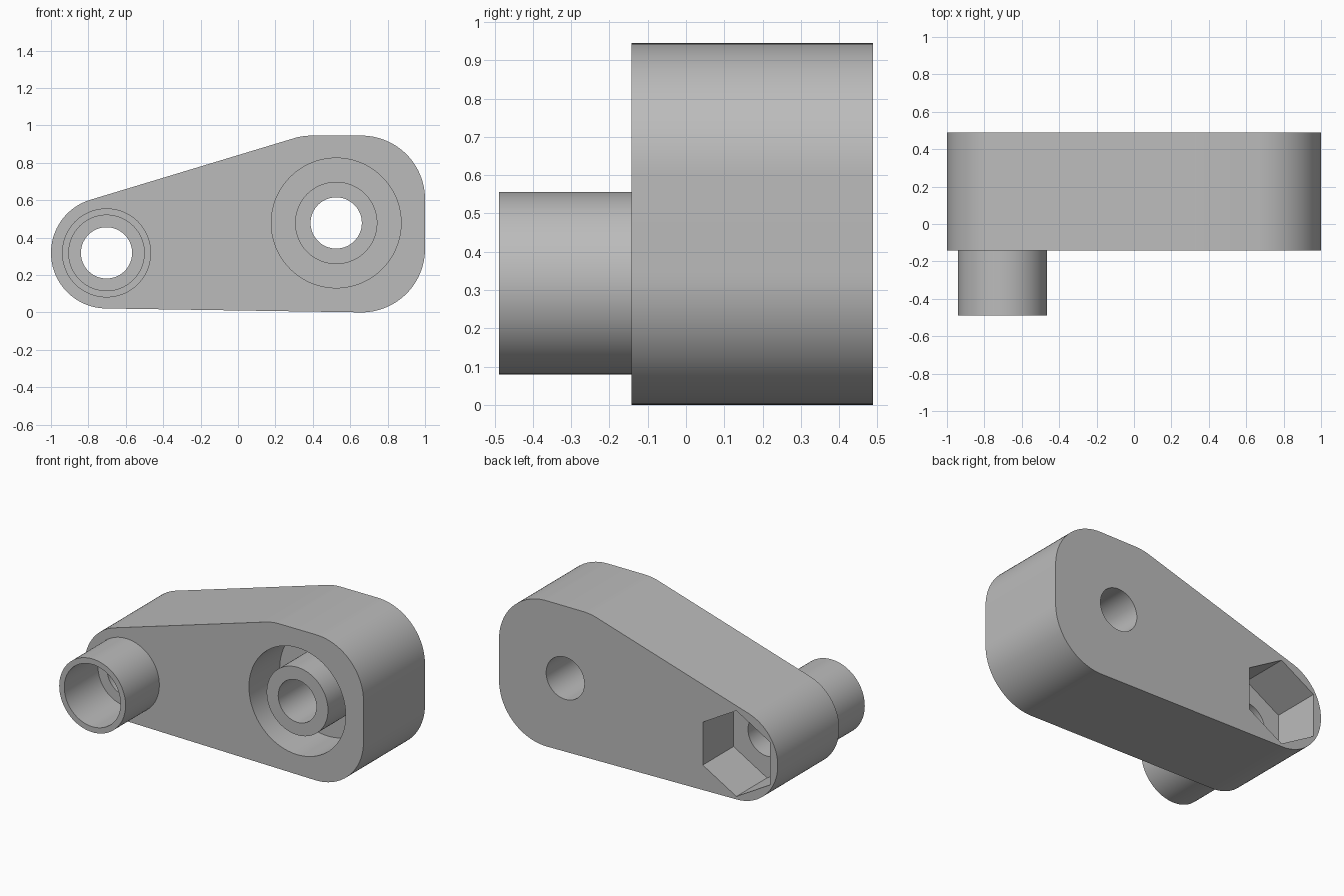
import bpy, bmesh, math
from mathutils import Vector
from mathutils.geometry import convex_hull_2d

default = bpy.data.objects.get("Cube")
if default:
    bpy.data.objects.remove(default, do_unlink=True)

grey = bpy.data.materials.new("plain grey")
grey.use_nodes = True
colour = (0.5, 0.5, 0.5, 1)
grey.diffuse_color = colour
grey.node_tree.nodes["Principled BSDF"].inputs["Base Color"].default_value = colour

FRONT, BACK, TIP = -0.142, 0.488, -0.488
MIDDLE = (FRONT + BACK) / 2
SMALL_END = (-0.703, 0.318)
LARGE_END = (0.525, 0.478)
PIN_RADIUS = 0.137


def circle(centre, radius, sides=96, turn=0.0):
    return [Vector((centre[0] + radius * math.cos(turn + math.tau * i / sides),
                    centre[1] + radius * math.sin(turn + math.tau * i / sides)))
            for i in range(sides)]


def prism(name, outline, y0, y1):
    """Extrude an outline in the xz plane from y0 to y1."""
    bm = bmesh.new()
    face = bm.faces.new([bm.verts.new((p.x, y0, p.y)) for p in outline])
    top = bmesh.ops.extrude_face_region(bm, geom=[face])
    moved = [v for v in top["geom"] if isinstance(v, bmesh.types.BMVert)]
    bmesh.ops.translate(bm, verts=moved, vec=(0, y1 - y0, 0))
    bmesh.ops.recalc_face_normals(bm, faces=bm.faces)
    mesh = bpy.data.meshes.new(name)
    bm.to_mesh(mesh)
    bm.free()
    mesh.materials.append(grey)
    obj = bpy.data.objects.new(name, mesh)
    bpy.context.collection.objects.link(obj)
    return obj


def combine(target, tool, operation):
    """Apply a boolean and discard the tool."""
    tool.hide_render = True
    mod = target.modifiers.new(tool.name, "BOOLEAN")
    mod.object, mod.operation, mod.solver = tool, operation, "EXACT"
    bpy.context.view_layer.objects.active = target
    bpy.ops.object.modifier_apply(modifier=mod.name)
    bpy.data.objects.remove(tool, do_unlink=True)


# Tapered arm: the hull of four corner circles
corners = circle(SMALL_END, 0.297)
for centre in ((0.66, 0.34), (0.66, 0.605), (0.395, 0.605)):
    corners += circle(centre, 0.34)
arm = prism("arm", [corners[i] for i in convex_hull_2d(corners)], FRONT, BACK)

# Ring pocket with a central boss, then the tube on the small end
combine(arm, prism("pocket", circle(LARGE_END, 0.347), FRONT - 0.1, MIDDLE), "DIFFERENCE")
combine(arm, prism("boss", circle(LARGE_END, 0.22), FRONT, MIDDLE + 0.05), "UNION")
combine(arm, prism("tube", circle(SMALL_END, 0.238), TIP, FRONT + 0.05), "UNION")
combine(arm, prism("tube_bore", circle(SMALL_END, 0.202), TIP - 0.1, FRONT), "DIFFERENCE")

# Hexagonal nut recess in the back and the two through holes
combine(arm, prism("nut_recess", circle(SMALL_END, 0.278, 6, math.pi / 6),
                   MIDDLE, BACK + 0.1), "DIFFERENCE")
for end in (SMALL_END, LARGE_END):
    combine(arm, prism("pin_hole", circle(end, PIN_RADIUS, 64), -1, 1), "DIFFERENCE")

# Smooth curved walls, crisp rims
bpy.ops.object.select_all(action="DESELECT")
arm.select_set(True)
bpy.context.view_layer.objects.active = arm
bpy.ops.object.shade_smooth_by_angle(angle=math.radians(30))
